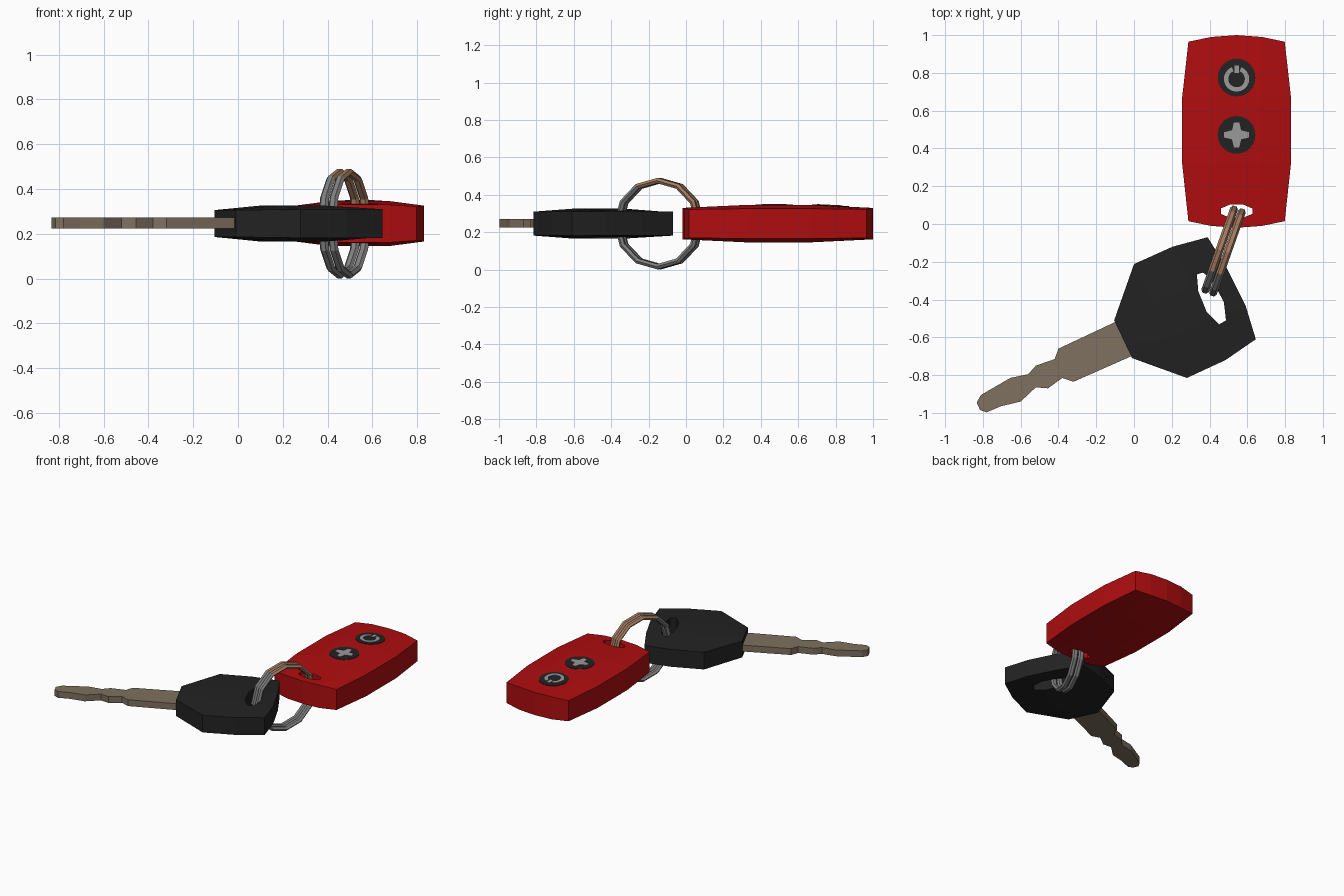
import bpy, bmesh, math
from mathutils import Vector

if "Cube" in bpy.data.objects:
    bpy.data.objects.remove(bpy.data.objects["Cube"])

ZC = 0.246  # shared mid-height of every part


def mat(name, rgb):
    m = bpy.data.materials.new(name)
    m.diffuse_color = (*rgb, 1)
    m.use_nodes = True
    m.node_tree.nodes["Principled BSDF"].inputs["Base Color"].default_value = m.diffuse_color
    return m


RED = mat("red plastic", (0.43, 0.004, 0.005))
BLACK = mat("black plastic", (0.016, 0.016, 0.016))
BRASS = mat("dull brass", (0.21, 0.165, 0.115))
STEEL = mat("ring steel", (0.22, 0.22, 0.22))
COPPER = mat("copper sheen", (0.38, 0.21, 0.125))
GREY = mat("icon grey", (0.32, 0.32, 0.32))


def finish(name, bm, *mats):
    bmesh.ops.recalc_face_normals(bm, faces=bm.faces)
    me = bpy.data.meshes.new(name)
    bm.to_mesh(me)
    bm.free()
    ob = bpy.data.objects.new(name, me)
    bpy.context.collection.objects.link(ob)
    for m in mats:
        me.materials.append(m)
    return ob


def prism(name, outline, low, high, *mats):
    """Extruded outline; low and high give z for a given y."""
    bm = bmesh.new()
    a = [bm.verts.new((x, y, low(y))) for x, y in outline]
    b = [bm.verts.new((x, y, high(y))) for x, y in outline]
    bm.faces.new(a)
    bm.faces.new(b)
    n = len(a)
    for i in range(n):
        bm.faces.new((a[i], a[(i + 1) % n], b[(i + 1) % n], b[i]))
    return finish(name, bm, *mats)


def pillow(name, rows, height, material):
    """Slab from a grid of xy points, domed equally above and below."""
    bm = bmesh.new()
    nr, nc = len(rows), len(rows[0])
    sides = []
    for s in (1, -1):
        g = [[bm.verts.new((x, y, ZC + s * height(i, j))) for j, (x, y) in enumerate(r)]
             for i, r in enumerate(rows)]
        for i in range(nr - 1):
            for j in range(nc - 1):
                bm.faces.new((g[i][j], g[i][j + 1], g[i + 1][j + 1], g[i + 1][j]))
        rim = (g[0] + [r[-1] for r in g[1:-1]] + g[-1][::-1]
               + [r[0] for r in g[-2:0:-1]])
        sides.append(rim)
    a, b = sides
    for i in range(len(a)):
        k = (i + 1) % len(a)
        bm.faces.new((a[i], a[k], b[k], b[i]))
    return finish(name, bm, material)


def cut(ob, outline):
    """Punch a hole straight through an object."""
    c = prism(ob.name + "_cutter", outline, lambda y: -0.2, lambda y: 0.7)
    c.hide_render = True
    mod = ob.modifiers.new("hole", 'BOOLEAN')
    mod.operation, mod.solver, mod.object = 'DIFFERENCE', 'EXACT', c
    dg = bpy.context.evaluated_depsgraph_get()
    me = bpy.data.meshes.new_from_object(ob.evaluated_get(dg))
    ob.modifiers.clear()
    ob.data = me
    bpy.data.objects.remove(c)


def circle(cx, cy, rx, ry, n, start=0.0, sweep=math.tau, closed=True):
    d = n if closed else n - 1
    return [(cx + rx * math.cos(start + sweep * i / d),
             cy + ry * math.sin(start + sweep * i / d)) for i in range(n)]


# Remote fob body with ring hole
FX = 0.543
end = [(-0.255, 0.015), (-0.135, -0.01), (0, -0.02), (0.135, -0.01), (0.255, 0.015)]
side = [-0.288, -0.135, 0, 0.135, 0.288]
fob_rows = [[(FX + x, y) for x, y in end],
            [(FX + x, 0.32) for x in side],
            [(FX + x, 0.67) for x in side],
            [(FX + x, 0.98 - y) for x, y in end]]
fob = pillow("remote_fob", fob_rows,
             lambda i, j: (0.076 if i in (0, 3) else 0.08) if j in (0, 4)
             else (0.084 if i in (0, 3) else 0.1), RED)
cut(fob, circle(FX, 0.068, 0.09, 0.038, 8, math.pi / 8))


# Buttons and their icons follow the fob's top slope
def on_fob(lift):
    return lambda y: ZC + 0.1 - max(0, y - 0.67) * 0.05 + lift


for name, cy in (("upper_button", 0.775), ("lower_button", 0.472)):
    prism(name, circle(FX, cy, 0.1, 0.1, 24), on_fob(-0.003), on_fob(0.003), BLACK)

gap = math.radians(22)
arc = [circle(FX, 0.768, r, r, 24, math.pi / 2 + gap, math.tau - 2 * gap, False)
       for r in (0.067, 0.044)]
prism("power_icon_arc", arc[0] + arc[1][::-1], on_fob(0.002), on_fob(0.006), GREY)
prism("power_icon_bar", [(FX - 0.012, 0.80), (FX + 0.012, 0.80),
                         (FX + 0.012, 0.84), (FX - 0.012, 0.84)],
      on_fob(0.002), on_fob(0.006), GREY)
cross = []
for k in range(4):
    c, s = math.cos(k * math.pi / 2), math.sin(k * math.pi / 2)
    for x, y in ((0.066, -0.014), (0.066, 0.014), (0.024, 0.024)):
        cross.append((FX + x * c - y * s, 0.472 + x * s + y * c))
prism("cross_icon", cross, on_fob(0.002), on_fob(0.006), GREY)


# Key head with curved slot
def between(p, q):
    return [tuple(Vector(p).lerp(Vector(q), t)) for t in (0, 0.35, 0.65, 1)]


head_rows = [between((-0.105, -0.51), (-0.01, -0.71)),
             between((0.0, -0.212), (0.28, -0.815)),
             between((0.205, -0.12), (0.485, -0.72)),
             [(0.39, -0.07), (0.495, -0.24), (0.59, -0.43), (0.645, -0.61)]]
head = pillow("key_head", head_rows,
              lambda i, j: (0.06 if i == 0 else 0.064) if i in (0, 3) or j in (0, 3)
              else 0.08, BLACK)
cut(head, [(0.333, -0.267), (0.365, -0.257), (0.395, -0.28), (0.44, -0.345), (0.476, -0.415),
           (0.487, -0.51), (0.45, -0.532), (0.386, -0.468), (0.34, -0.355)])

# Key blade
blade = [(-0.07, -0.505), (-0.40, -0.66), (-0.42, -0.715), (-0.52, -0.75), (-0.56, -0.795),
         (-0.655, -0.815), (-0.81, -0.905), (-0.833, -0.945), (-0.815, -0.985),
         (-0.78, -0.997), (-0.705, -0.965), (-0.60, -0.94), (-0.52, -0.865),
         (-0.455, -0.87), (-0.38, -0.815), (-0.32, -0.835), (0.02, -0.685)]
prism("key_blade", blade, lambda y: 0.225, lambda y: 0.272, BRASS)

# Split ring: two twelve-sided loops side by side
ang = math.radians(70.5)
along = Vector((math.cos(ang), math.sin(ang), 0))
across = Vector((math.sin(ang), -math.cos(ang), 0))
centre = Vector((0.474, -0.143, ZC))
for name, off in (("ring_loop_a", -0.022), ("ring_loop_b", 0.022)):
    bm = bmesh.new()
    loops = []
    for i in range(12):
        t = math.tau * i / 12
        out = along * math.cos(t) + Vector((0, 0, math.sin(t)))
        loops.append([bm.verts.new(centre + out * (0.23 + 0.0165 * math.sin(a))
                                   + across * (off + 0.021 * math.cos(a)))
                      for a in (math.tau * k / 6 for k in range(6))])
    for i in range(12):
        p, q = loops[i], loops[(i + 1) % 12]
        for k in range(6):
            f = bm.faces.new((p[k], p[(k + 1) % 6], q[(k + 1) % 6], q[k]))
            d = f.calc_center_median() - centre
            # copper sheen on the upper part near the fob
            f.material_index = int(d.dot(along) > -0.1 and d.z > -0.03)
    finish(name, bm, STEEL, COPPER)
